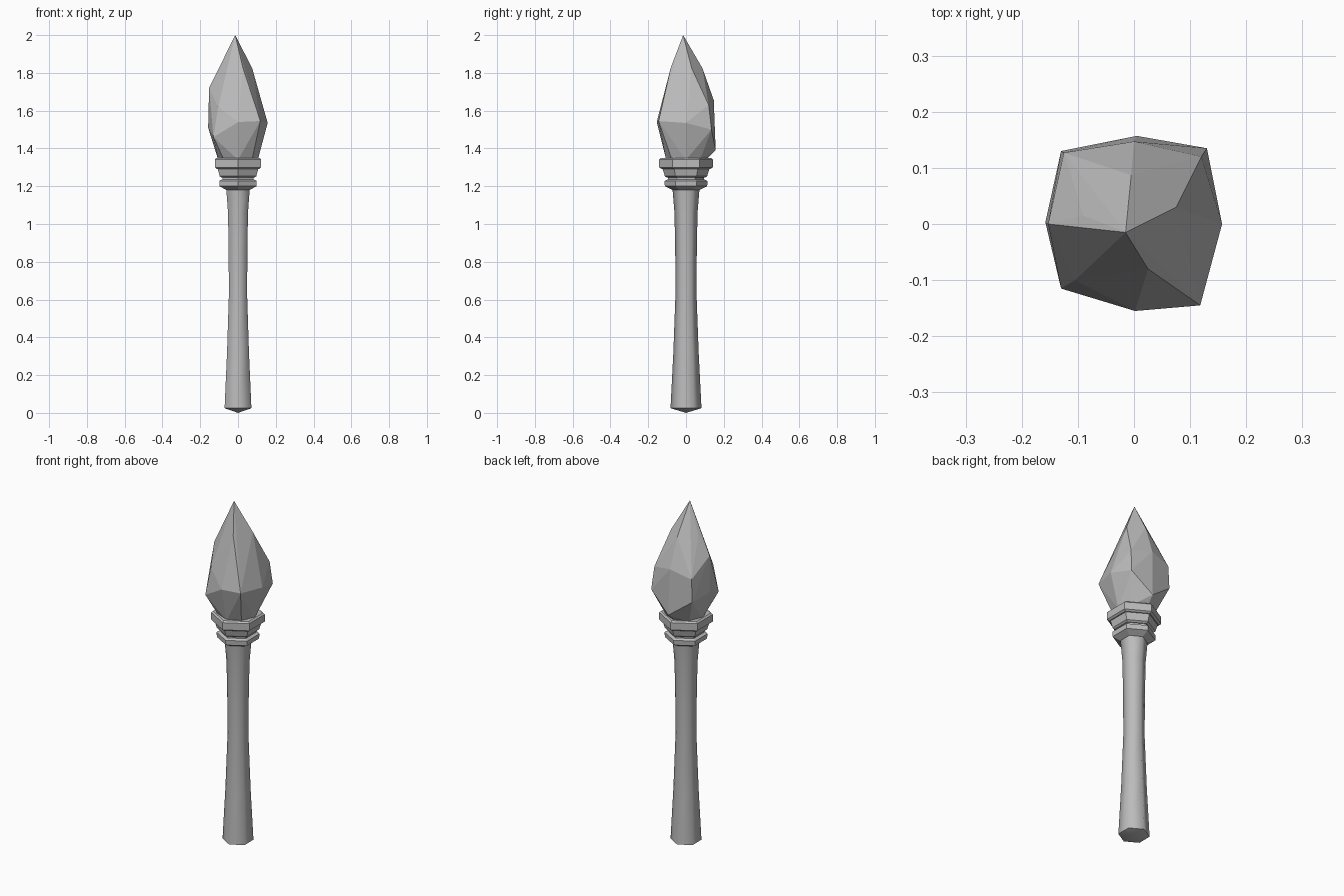
import bpy, bmesh
from math import sin, cos, pi

cube = bpy.data.objects.get("Cube")
if cube:
    bpy.data.objects.remove(cube, do_unlink=True)

stone = bpy.data.materials.new("plain_grey")
stone.use_nodes = True
GREY = (0.5, 0.5, 0.5, 1)
stone.diffuse_color = GREY
stone.node_tree.nodes["Principled BSDF"].inputs["Base Color"].default_value = GREY


def finish(name, bm, smooth_angle=None):
    bmesh.ops.recalc_face_normals(bm, faces=bm.faces)
    mesh = bpy.data.meshes.new(name)
    bm.to_mesh(mesh)
    bm.free()
    mesh.materials.append(stone)
    obj = bpy.data.objects.new(name, mesh)
    bpy.context.collection.objects.link(obj)
    if smooth_angle:
        bpy.ops.object.select_all(action="DESELECT")
        obj.select_set(True)
        bpy.context.view_layer.objects.active = obj
        bpy.ops.object.shade_smooth_by_angle(angle=smooth_angle)
    return obj


def hex_lathe(name, profile, smooth_angle=None):
    """Six-sided turned part with corners at front and back; radius 0 makes a point."""
    bm = bmesh.new()
    rings = []
    for r, z in profile:
        count = 6 if r else 1
        rings.append([bm.verts.new((r * sin(i * pi / 3), -r * cos(i * pi / 3), z))
                      for i in range(count)])
    for a, b in zip(rings, rings[1:]):
        for i in range(6):
            j = (i + 1) % 6
            if len(a) == 1:
                bm.faces.new((a[0], b[j], b[i]))
            else:
                bm.faces.new((a[i], a[j], b[j], b[i]))
    if len(rings[0]) > 1:
        bm.faces.new(rings[0])
    bm.faces.new(rings[-1])
    return finish(name, bm, smooth_angle)


# Handle: waisted shaft with a shallow pointed foot
hex_lathe("handle", [(0, 0), (0.082, 0.025), (0.067, 0.32), (0.056, 0.62),
                     (0.057, 0.85), (0.061, 1.06), (0.072, 1.19)], pi * 0.36)

# Collar: three stacked rings
hex_lathe("lower_ring", [(0.072, 1.18), (0.112, 1.2), (0.114, 1.228), (0.1, 1.235)])
hex_lathe("ring_groove", [(0.095, 1.22), (0.095, 1.26)])
hex_lathe("middle_ring", [(0.1, 1.245), (0.112, 1.253), (0.125, 1.296)])
hex_lathe("top_ring", [(0.13, 1.292), (0.142, 1.3), (0.142, 1.342), (0.132, 1.35)])

# Crystal: faceted head spanned over its corner points
tip = [(-0.015, -0.015, 2)]
shoulder = [(0.075, 0.03, 1.825), (-0.005, 0.087, 1.825), (-0.09, 0.015, 1.83),
            (0.025, -0.08, 1.83)]
upper = [(0.12, 0.12, 1.63), (0, 0.147, 1.655), (-0.125, 0.127, 1.62),
         (-0.153, 0, 1.72), (-0.105, -0.1, 1.62)]
belly = [(0.157, 0, 1.535), (0.13, 0.135, 1.5), (-0.13, 0.13, 1.49),
         (-0.158, 0.003, 1.51), (-0.13, -0.115, 1.46), (0.002, -0.155, 1.54),
         (0.118, -0.145, 1.545), (0.005, 0.157, 1.39)]
base = [(0.105 * cos(i * pi / 4), 0.105 * sin(i * pi / 4), 1.34) for i in range(8)]
bm = bmesh.new()
for point in tip + shoulder + upper + belly + base:
    bm.verts.new(point)
hull = bmesh.ops.convex_hull(bm, input=bm.verts)
loose = {v for v in hull["geom_interior"] + hull["geom_unused"]
         if isinstance(v, bmesh.types.BMVert)}
bmesh.ops.delete(bm, geom=list(loose), context="VERTS")
finish("crystal", bm)
